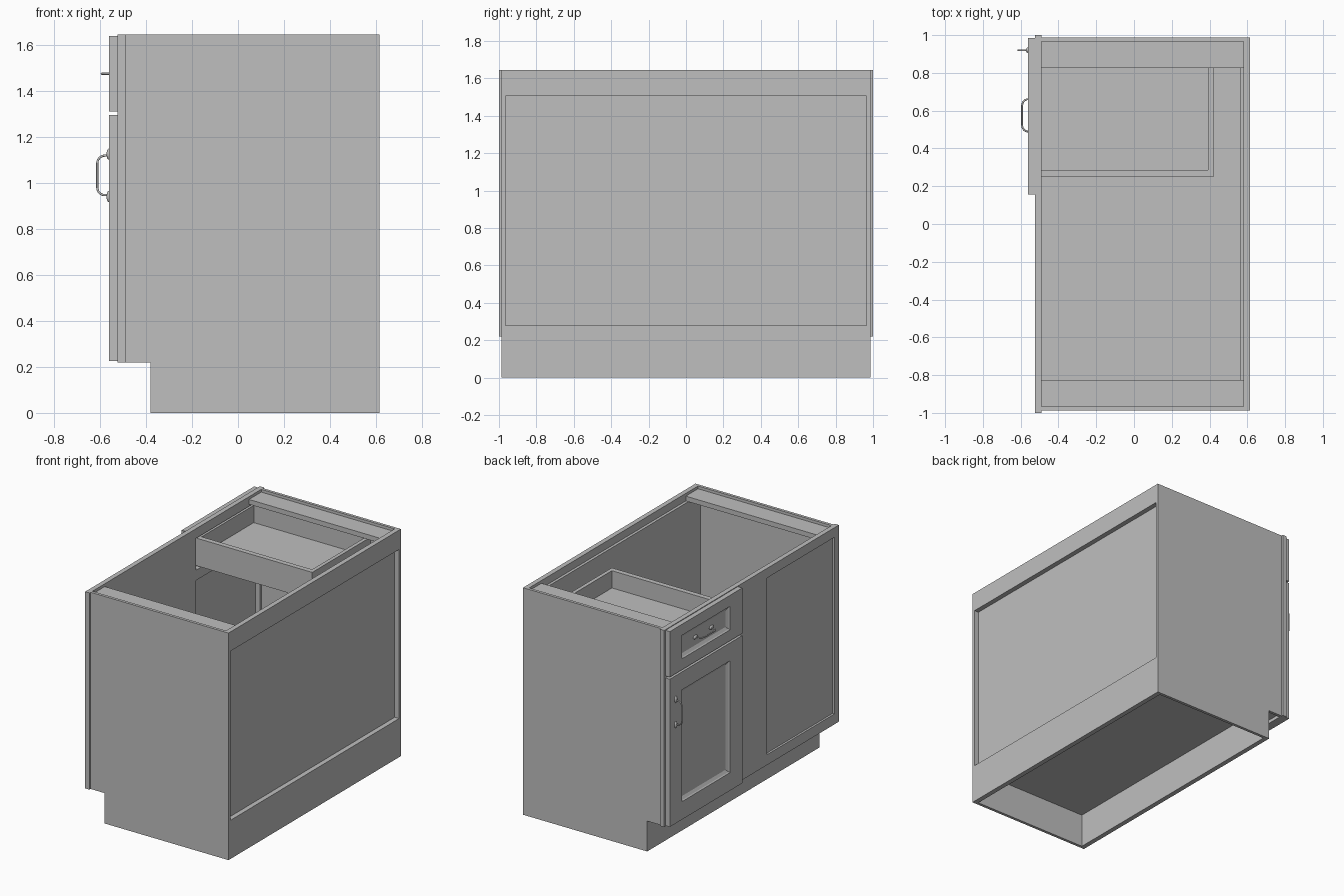
import bpy, bmesh, math
from mathutils import Vector

cube = bpy.data.objects.get("Cube")
if cube:
    bpy.data.objects.remove(cube, do_unlink=True)

grey = bpy.data.materials.new("plain grey")
grey.use_nodes = True
grey.diffuse_color = (0.52, 0.52, 0.52, 1)
grey.node_tree.nodes["Principled BSDF"].inputs["Base Color"].default_value = (0.52, 0.52, 0.52, 1)


def finish(name, bm):
    bmesh.ops.recalc_face_normals(bm, faces=bm.faces)
    mesh = bpy.data.meshes.new(name)
    bm.to_mesh(mesh)
    bm.free()
    mesh.materials.append(grey)
    obj = bpy.data.objects.new(name, mesh)
    bpy.context.collection.objects.link(obj)
    return obj


def box(name, x, y, z):
    """Board between the given (low, high) limits on each axis."""
    bm = bmesh.new()
    bmesh.ops.create_cube(bm, size=1)
    for v in bm.verts:
        v.co = Vector([(r[0] + r[1]) / 2 + c * (r[1] - r[0]) for r, c in zip((x, y, z), v.co)])
    return finish(name, bm)


def side_panel(name, y0, y1):
    """Side board with the toe notch cut from its front lower corner."""
    profile = [(-0.38, 0), (0.615, 0), (0.615, 1.645), (-0.49, 1.645), (-0.49, 0.22), (-0.38, 0.22)]
    bm = bmesh.new()
    face = bm.faces.new([bm.verts.new((x, y0, z)) for x, z in profile])
    ext = bmesh.ops.extrude_face_region(bm, geom=[face])
    verts = [g for g in ext["geom"] if isinstance(g, bmesh.types.BMVert)]
    bmesh.ops.translate(bm, verts=verts, vec=(0, y1 - y0, 0))
    return finish(name, bm)


def panelled_front(name, y, z, stile, rail):
    """Framed front with a sloped moulding down to a recessed panel."""
    bm = bmesh.new()
    rings = []
    for x, dy, dz in ((-0.525, 0, 0), (-0.56, 0, 0), (-0.56, stile, rail),
                      (-0.552, stile + 0.006, rail + 0.006), (-0.54, stile + 0.025, rail + 0.025)):
        a, b, c, d = y[0] + dy, y[1] - dy, z[0] + dz, z[1] - dz
        rings.append([bm.verts.new((x, p, q)) for p, q in ((a, c), (b, c), (b, d), (a, d))])
    for r, s in zip(rings, rings[1:]):
        for i in range(4):
            j = (i + 1) % 4
            bm.faces.new((r[i], r[j], s[j], s[i]))
    bm.faces.new(rings[0])
    bm.faces.new(rings[-1])
    return finish(name, bm)


def handle(name, centre, vertical):
    """Arched bar pull with flared feet, standing out towards -x."""
    def place(out, along):
        offset = Vector((-out, 0, along)) if vertical else Vector((-out, along, 0))
        return Vector(centre) + offset

    path = [(0.0, 0.086)]
    for k in range(7):
        t = math.radians(15 * k)
        path.append((0.019 + 0.033 * math.sin(t), 0.053 + 0.033 * math.cos(t)))
    path += [(o, -a) for o, a in reversed(path)]
    curve = bpy.data.curves.new(name, "CURVE")
    curve.dimensions = "3D"
    curve.bevel_depth = 0.005
    curve.bevel_resolution = 3
    curve.use_fill_caps = True
    spline = curve.splines.new("POLY")
    spline.points.add(len(path) - 1)
    for point, (o, a) in zip(spline.points, path):
        point.co = (*place(o, a), 1)
    curve.materials.append(grey)
    bar = bpy.data.objects.new(name + "_bar", curve)
    bpy.context.collection.objects.link(bar)

    # Flared feet
    for sign, label in ((1, "upper" if vertical else "left"), (-1, "lower" if vertical else "right")):
        bm = bmesh.new()
        bmesh.ops.create_uvsphere(bm, u_segments=16, v_segments=10, radius=1)
        long, wide = 0.024, 0.014
        size = Vector((0.010, wide, long)) if vertical else Vector((0.010, long, wide))
        for v in bm.verts:
            v.co = place(0.002, sign * 0.092) + v.co * size
        foot = finish(f"{name}_{label}_foot", bm)
        for p in foot.data.polygons:
            p.use_smooth = True


# Carcass
SIDE_IN, SIDE_OUT = 0.966, 0.987
INNER = (-SIDE_IN, SIDE_IN)
side_panel("left_side_panel", SIDE_IN, SIDE_OUT)
side_panel("right_side_panel", -SIDE_OUT, -SIDE_IN)
box("cabinet_floor", (-0.49, 0.58), INNER, (0.245, 0.28))
box("toe_kick", (-0.38, -0.345), INNER, (0, 0.245))
box("back_panel", (0.56, 0.58), INNER, (0.28, 1.59))
box("back_top_rail", (0.58, 0.615), INNER, (1.505, 1.645))
box("back_bottom_rail", (0.58, 0.615), INNER, (0, 0.28))
box("left_stretcher", (-0.49, 0.58), (0.826, SIDE_IN), (1.59, 1.625))
box("right_stretcher", (-0.49, 0.58), (-SIDE_IN, -0.826), (1.59, 1.625))

# Face frame
FRAME = (-0.525, -0.49)
STILES = {"left_stile": (0.95, 1.0), "middle_stile": (-0.18, 0.22), "right_stile": (-1.0, -0.95)}
for name, y in STILES.items():
    box(name, FRAME, y, (0.22, 1.645))
for side, y in (("door", (0.22, 0.95)), ("blind", (-0.95, -0.18))):
    box(side + "_top_rail", FRAME, y, (1.575, 1.645))
    box(side + "_bottom_rail", FRAME, y, (0.22, 0.295))
box("middle_rail", FRAME, (0.22, 0.95), (1.27, 1.345))
box("blind_panel", (-0.51, -0.49), (-0.95, -0.18), (0.295, 1.575))

# Door and drawer fronts with pulls
panelled_front("door", (0.155, 0.985), (0.225, 1.295), 0.14, 0.13)
panelled_front("drawer_front", (0.155, 0.985), (1.31, 1.64), 0.14, 0.08)
handle("door_handle", (-0.56, 0.92, 1.033), True)
handle("drawer_handle", (-0.54, 0.575, 1.475), False)

# Drawer box
DY, DZ = (0.25, 0.92), (1.36, 1.56)
box("drawer_right_wall", (-0.525, 0.42), (DY[0], 0.287), DZ)
box("drawer_left_wall", (-0.525, 0.42), (0.883, DY[1]), DZ)
box("drawer_back_wall", (0.393, 0.42), (0.287, 0.883), DZ)
box("drawer_front_wall", (-0.525, -0.492), (0.287, 0.883), DZ)
box("drawer_floor", (-0.492, 0.393), (0.287, 0.883), (1.415, 1.435))
